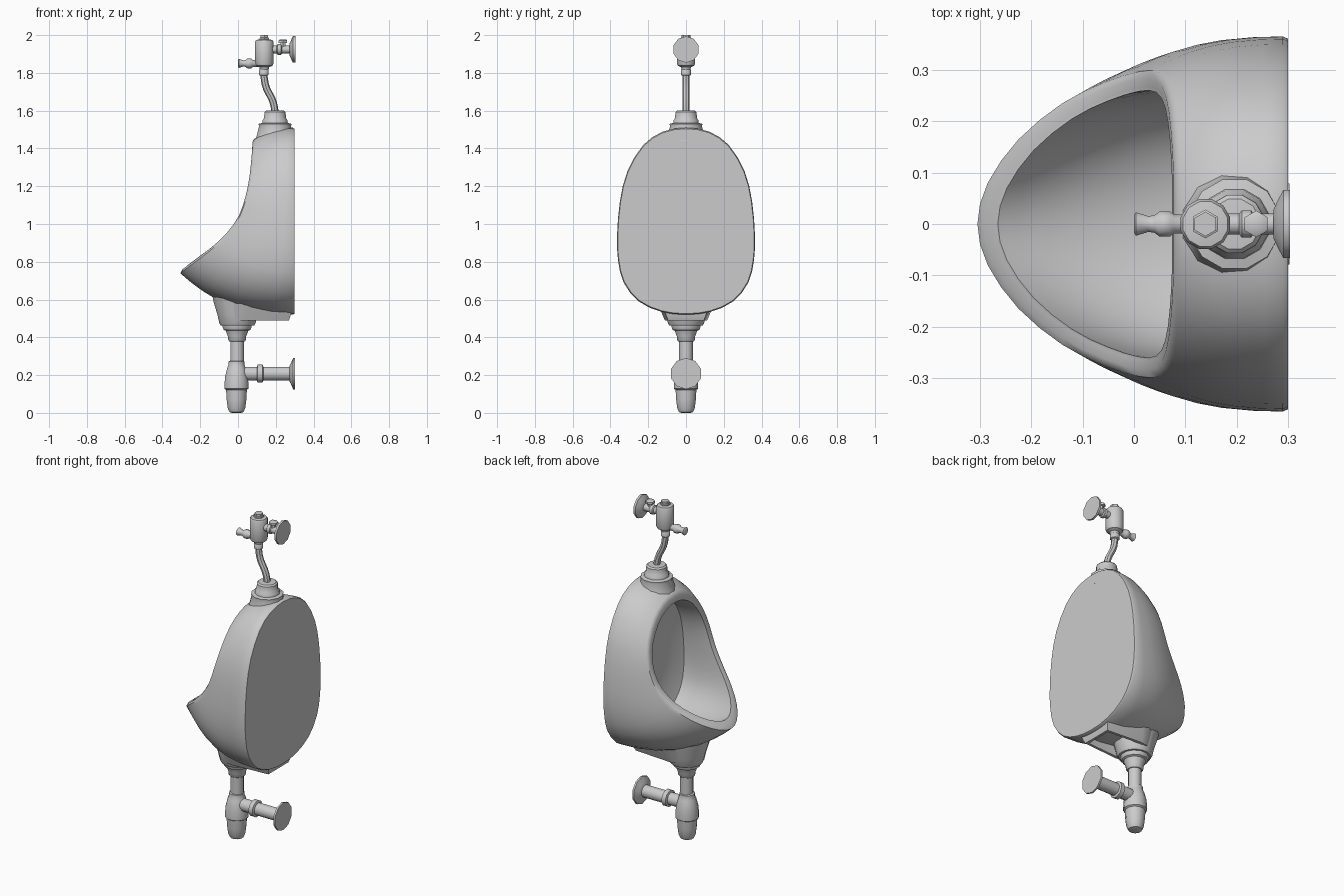
import bpy, bmesh, math
from mathutils import Vector

if "Cube" in bpy.data.objects:
    bpy.data.objects.remove(bpy.data.objects["Cube"])


def make_object(name, bm):
    bmesh.ops.recalc_face_normals(bm, faces=bm.faces)
    mesh = bpy.data.meshes.new(name)
    bm.to_mesh(mesh)
    bm.free()
    ob = bpy.data.objects.new(name, mesh)
    bpy.context.collection.objects.link(ob)
    return ob


def loft(name, rings):
    """Skin closed rings of equal length and cap both ends."""
    bm = bmesh.new()
    vs = [[bm.verts.new(p) for p in r] for r in rings]
    n = len(vs[0])
    for a, b in zip(vs, vs[1:]):
        for i in range(n):
            j = (i + 1) % n
            bm.faces.new((a[i], a[j], b[j], b[i]))
    bm.faces.new(vs[0])
    bm.faces.new(vs[-1][::-1])
    return make_object(name, bm)


def lathe(name, profile, x=0.0, z=0.0, axis='Z', sides=12):
    """Turn (radius, position) pairs about a vertical or x-directed axis."""
    rings = []
    for r, h in profile:
        ring = []
        for i in range(sides):
            a = 2 * math.pi * (i + 0.5) / sides
            u, v = r * math.cos(a), r * math.sin(a)
            ring.append(Vector((x + u, v, h)) if axis == 'Z' else Vector((h, u, z + v)))
        rings.append(ring)
    return loft(name, rings)


def smooth_loop(half):
    """Mirror a half outline in y and refine it once with a spline."""
    pts = [Vector(p) for p in half]
    pts += [Vector((p.x, -p.y, p.z)) for p in pts[-2:0:-1]]
    out, n = [], len(pts)
    for i in range(n):
        a, b, c, d = (pts[(i + k) % n] for k in (-1, 0, 1, 2))
        out += [b, (9 * (b + c) - a - d) / 16]
    return out


def blend(a, b, s, power):
    """Blend rings evenly in x while y and z ease out, giving a bulging wall."""
    e = 1 - (1 - s) ** power
    return [Vector((p.x + (q.x - p.x) * s, p.y + (q.y - p.y) * e,
                    p.z + (q.z - p.z) * e)) for p, q in zip(a, b)]


def shrink(ring, centre, f, x=None, shift=(0, 0, 0)):
    out = [p.lerp(Vector(centre), f) + Vector(shift) for p in ring]
    if x is not None:
        for p in out:
            p.x = x
    return out


# Bowl: flat oval back, sloping rim and hollow interior as one skin
back = smooth_loop([(.3, 0, .52), (.3, .13, .535), (.3, .25, .59), (.3, .33, .69),
                    (.3, .36, .81), (.3, .365, .94), (.3, .35, 1.12), (.3, .31, 1.28),
                    (.3, .225, 1.42), (.3, .12, 1.49), (.3, 0, 1.51)])
rim = smooth_loop([(-.305, 0, .74), (-.285, .08, .755), (-.225, .165, .80),
                   (-.14, .235, .865), (-.06, .275, .94), (.01, .297, 1.04),
                   (.05, .295, 1.16), (.07, .26, 1.27), (.08, .19, 1.37),
                   (.085, .10, 1.43), (.085, 0, 1.45)])
mid = (0, 0, 1.07)
lip = shrink(rim, mid, .13)
inner_back = shrink(back, (.3, 0, 1.02), .27, x=.2)
rings = [shrink(back, (.3, 0, 1.0), .012), shrink(back, (.3, 0, 1.0), 0, x=.29)]
rings += [blend(rim, back, s, 2.6) for s in (.8, .6, .45, .3, .2, .1, .03)]
rings += [rim, shrink(rim, mid, .05, shift=(-.004, 0, .004)), shrink(rim, mid, .11), lip]
rings += [blend(lip, inner_back, s, 2.2) for s in (.08, .2, .35, .55, .75, .9, 1)]
rings += [shrink(inner_back, (.2, 0, 1.02), f, x=x) for f, x in ((.25, .23), (.6, .245))]
loft("urinal_bowl", rings)


# Hollow apron under the bowl
def stadium(x0, x1, w, z, n=10):
    pts = []
    for i in range(n):
        a = math.pi / 2 + math.pi * i / (n - 1)
        pts.append(Vector((x0 + w + w * math.cos(a), w * math.sin(a), z)))
    return pts + [Vector((x1, -w * .85, z)), Vector((x1, w * .85, z))]


loft("under_apron", [stadium(-.09, .285, .15, .58), stadium(-.08, .28, .125, .52),
                     stadium(-.075, .27, .112, .49), stadium(-.06, .255, .095, .49),
                     stadium(-.05, .25, .09, .55)])

# Outlet neck and coupling
lathe("outlet_neck", [(.135, .62), (.128, .585), (.108, .52), (.098, .475), (.09, .462),
                      (.07, .462)], x=-.003, sides=16)
lathe("outlet_coupling", [(.07, .49), (.08, .48), (.08, .455), (.073, .44), (.062, .435),
                          (.05, .405), (.048, .385), (.042, .378), (.03, .378)], x=-.005)

# Drain pipe, bottle trap and wall outlet
lathe("drain_pipe", [(.037, .40), (.037, .25)], x=-.005)
lathe("bottle_trap", [(.03, .278), (.043, .272), (.043, .255), (.05, .24), (.063, .19),
                      (.066, .14), (.066, .128), (.057, .122), (.054, .07), (.048, .025),
                      (.038, .004), (.025, 0)], x=-.008)
lathe("waste_pipe", [(.037, 0), (.037, .10), (.037, .29)], z=.208, axis='X')
lathe("waste_nut", [(.037, .10), (.049, .104), (.049, .13), (.037, .135)], z=.208, axis='X')
lathe("waste_wall_plate", [(.04, .272), (.055, .28), (.083, .292), (.083, .303)],
      z=.208, axis='X', sides=10)

# Inlet collar on top of the bowl
lathe("inlet_collar", [(.108, 1.44), (.10, 1.47), (.088, 1.515), (.09, 1.53), (.07, 1.535),
                       (.068, 1.55), (.06, 1.56), (.058, 1.592), (.05, 1.60), (.025, 1.602)],
      x=.196)

# Bent flush pipe
curve = bpy.data.curves.new("flush_pipe", 'CURVE')
curve.dimensions = '3D'
curve.bevel_depth = .019
curve.bevel_resolution = 2
curve.resolution_u = 4
sp = curve.splines.new('BEZIER')
path = [((.196, 1.58), .04), ((.165, 1.69), .0), ((.137, 1.81), .05)]
sp.bezier_points.add(len(path) - 1)
for bp, ((x, z), h) in zip(sp.bezier_points, path):
    bp.co = (x, 0, z)
    h = h or .03
    d = Vector((0, 0, h)) if h != .03 else Vector((-.02, 0, .03))
    bp.handle_left, bp.handle_right = bp.co - d, bp.co + d
pipe = bpy.data.objects.new("flush_pipe", curve)
bpy.context.collection.objects.link(pipe)
bpy.context.view_layer.objects.active = pipe
pipe.select_set(True)
bpy.ops.object.convert(target='MESH')

# Flush valve with cap, side outlet and wall supply
lathe("pipe_nut", [(.019, 1.785), (.027, 1.79), (.027, 1.815), (.022, 1.822)], x=.137, sides=10)
lathe("valve_body", [(.022, 1.81), (.027, 1.83), (.045, 1.838), (.05, 1.85), (.05, 1.965),
                     (.045, 1.974), (.027, 1.977)], x=.139)
lathe("valve_cap", [(.028, 1.97), (.028, 1.985), (.024, 1.987), (.024, 2.0)], x=.139, sides=6)
lathe("side_outlet", [(.018, 0), (.024, .004), (.016, .028), (.018, .04), (.026, .05),
                      (.026, .07), (.019, .078), (.019, .12)], z=1.85, axis='X', sides=10)
lathe("supply_pipe", [(.021, .15), (.021, .29)], z=1.924, axis='X', sides=10)
lathe("supply_nut", [(.021, .205), (.028, .21), (.028, .228), (.021, .233)],
      z=1.924, axis='X', sides=10)
lathe("stop_screw", [(.015, 1.935), (.015, 1.957), (.026, 1.959), (.026, 1.972), (.02, 1.976)],
      x=.238, sides=6)
lathe("supply_wall_plate", [(.03, .272), (.05, .281), (.07, .291), (.07, .304)],
      z=1.924, axis='X', sides=10)

# Smooth surfaces with sharp edges kept
for ob in bpy.context.scene.objects:
    ob.select_set(ob.type == 'MESH')
bpy.context.view_layer.objects.active = bpy.data.objects["urinal_bowl"]
bpy.ops.object.shade_smooth_by_angle(angle=math.radians(40))
